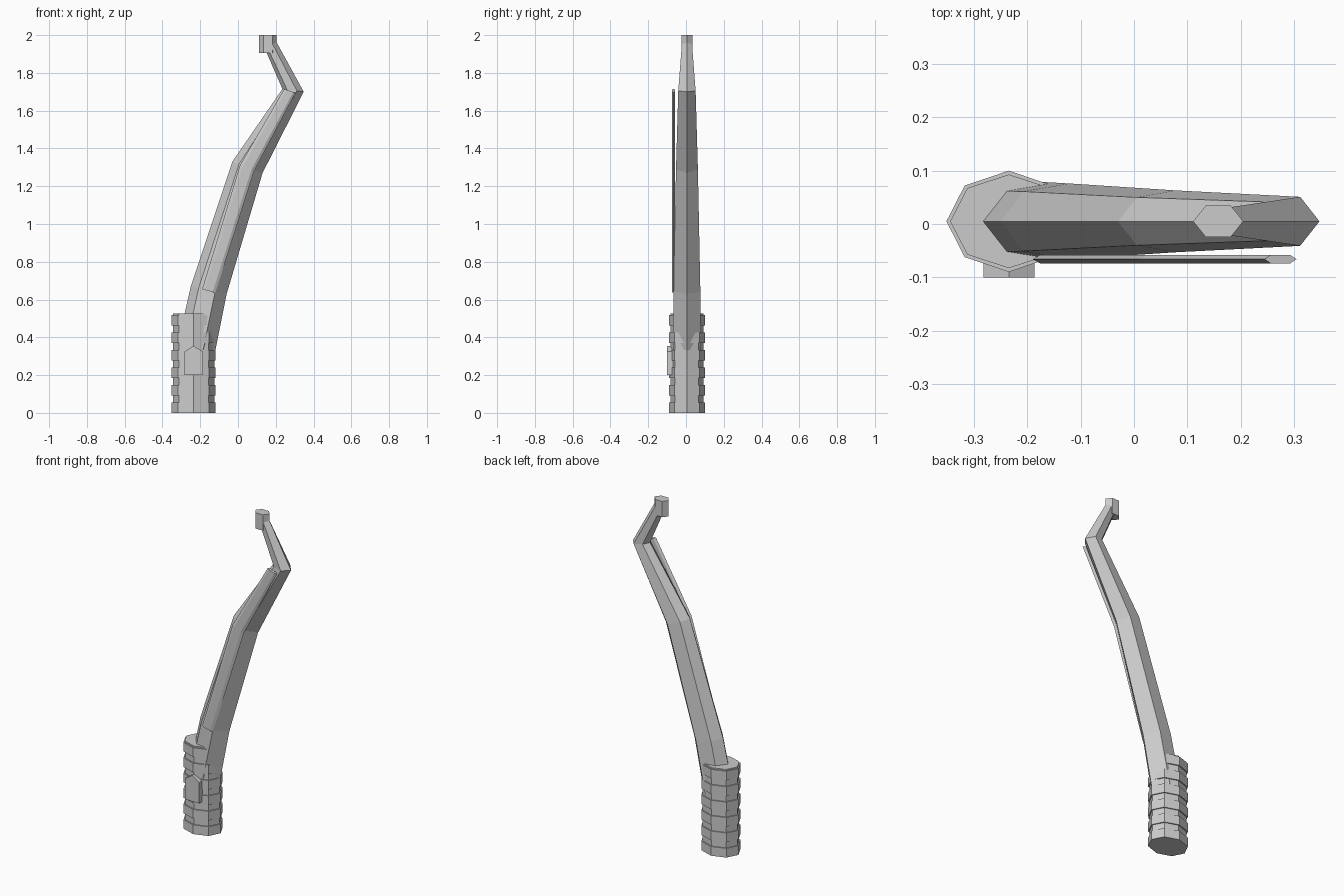
import bpy, bmesh, math

if "Cube" in bpy.data.objects:
    bpy.data.objects.remove(bpy.data.objects["Cube"])

YC = 0.005  # depth centre of handle and shaft


def loft(name, rings):
    """Skin a list of equal-length point rings and cap both ends."""
    bm = bmesh.new()
    vs = [[bm.verts.new(p) for p in ring] for ring in rings]
    n = len(vs[0])
    for a, b in zip(vs, vs[1:]):
        for i in range(n):
            j = (i + 1) % n
            bm.faces.new((a[i], a[j], b[j], b[i]))
    bm.faces.new(vs[0][::-1])
    bm.faces.new(vs[-1])
    bmesh.ops.recalc_face_normals(bm, faces=bm.faces)
    me = bpy.data.meshes.new(name)
    bm.to_mesh(me)
    bm.free()
    ob = bpy.data.objects.new(name, me)
    bpy.context.collection.objects.link(ob)
    return ob


def ellipse(n, cx, cy, z, rx, ry):
    return [(cx + rx * math.cos(2 * math.pi * i / n),
             cy + ry * math.sin(2 * math.pi * i / n), z) for i in range(n)]


def hexagon(left, right, y, bl, br, fl=0.22, fr=0.68):
    """Six-sided section spanning two (x, z) points, half-depth bl / br at its corners."""
    def at(t, dy):
        return (left[0] + (right[0] - left[0]) * t, y + dy,
                left[1] + (right[1] - left[1]) * t)
    return [at(0, 0), at(fl, -bl), at(fr, -br), at(1, 0), at(fr, br), at(fl, bl)]


# ribbed eight-sided handle
HX = -0.235
loft("handle_core", [ellipse(8, HX, YC, z, 0.11, 0.088) for z in (0.0, 0.525)])
for k in range(6):
    z = k * 0.0925
    loft(f"handle_rib_{k + 1}",
         [ellipse(8, HX, YC, h, 0.117, 0.095) for h in (z, z + 0.055)])

# bent tapering shaft
loft("shaft", [
    hexagon((-0.325, 0.34), (-0.128, 0.29), YC, 0.058, 0.075),
    hexagon((-0.25, 0.67), (-0.06, 0.63), YC, 0.056, 0.071),
    hexagon((-0.03, 1.33), (0.13, 1.27), YC, 0.045, 0.058),
    hexagon((0.235, 1.715), (0.348, 1.70), YC, 0.036, 0.046),
    hexagon((0.15, 1.91), (0.20, 1.97), YC, 0.022, 0.027),
])

# six-sided tip block
loft("tip", [ellipse(6, 0.158, YC, z, 0.047, 0.034) for z in (1.905, 2.0)])

# thin strip along the front of the shaft
loft("front_strip", [
    hexagon(l, r, -0.066, 0.008, 0.008, 0.2, 0.8) for l, r in (
        ((-0.19, 0.655), (-0.12, 0.635)),
        ((0.01, 1.31), (0.085, 1.28)),
        ((0.245, 1.715), (0.305, 1.695)))
])

# pointed plate on the handle front
outline = [(-0.282, 0.20), (-0.187, 0.20), (-0.187, 0.325), (-0.235, 0.355), (-0.282, 0.325)]
loft("handle_plate", [[(x, y, z) for x, z in outline] for y in (-0.10, -0.07)])
